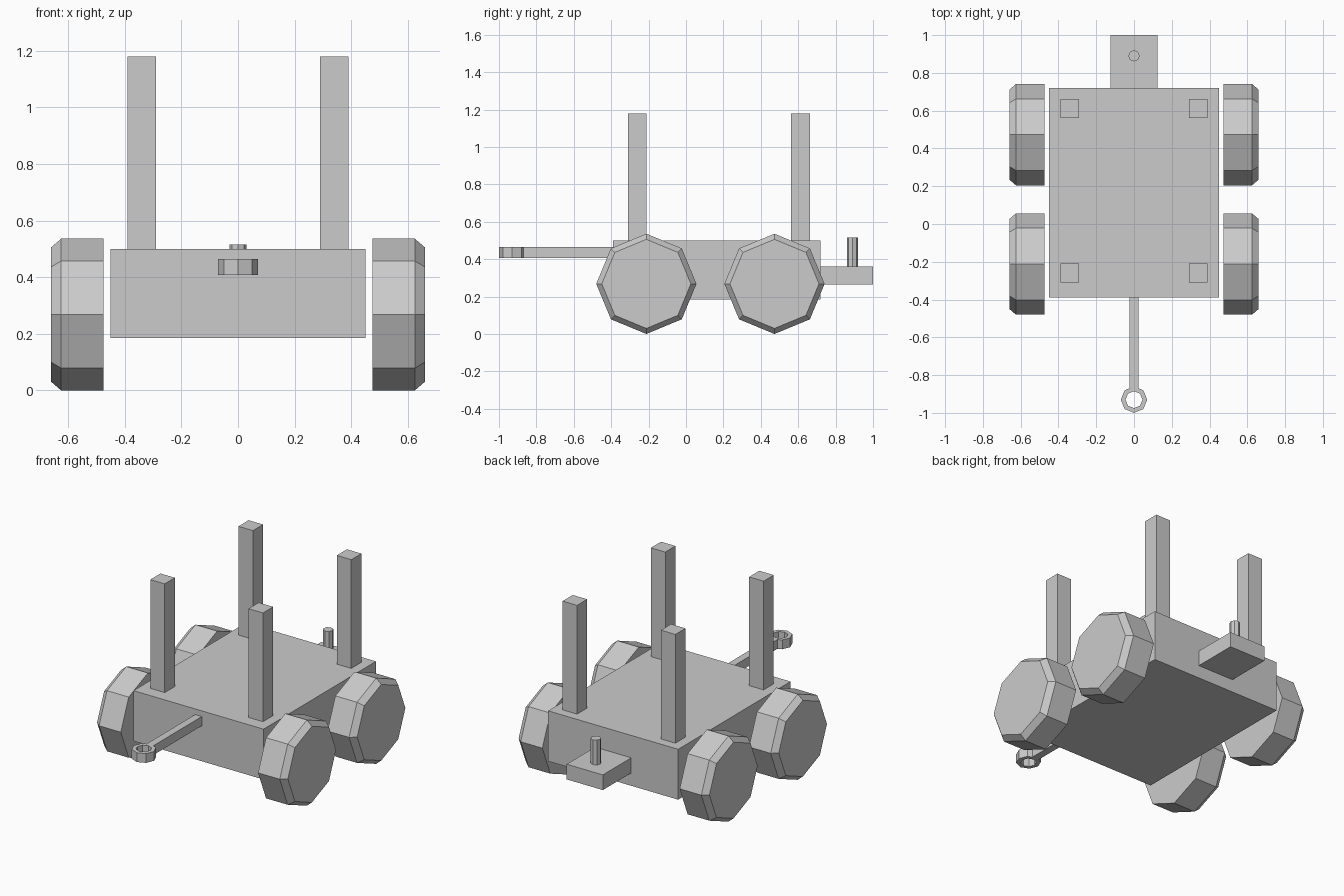
import bpy, bmesh, math
from mathutils import Matrix

cube = bpy.data.objects.get("Cube")
if cube:
    bpy.data.objects.remove(cube, do_unlink=True)

grey = bpy.data.materials.new("plain_grey")
grey.use_nodes = True
grey.diffuse_color = (0.6, 0.6, 0.6, 1)
grey.node_tree.nodes["Principled BSDF"].inputs["Base Color"].default_value = (0.6, 0.6, 0.6, 1)


def finish(name, bm):
    bmesh.ops.recalc_face_normals(bm, faces=bm.faces)
    mesh = bpy.data.meshes.new(name)
    bm.to_mesh(mesh)
    bm.free()
    mesh.materials.append(grey)
    obj = bpy.data.objects.new(name, mesh)
    bpy.context.collection.objects.link(obj)
    return obj


def box(name, low, high):
    bm = bmesh.new()
    bmesh.ops.create_cube(bm, size=1)
    for v in bm.verts:
        v.co = [a + (b - a) * (c + 0.5) for a, b, c in zip(low, high, v.co)]
    return finish(name, bm)


def lathe(name, profile, sides, matrix, closed=False):
    """Turn (radius, height) points about local z; cap the ends or close the loop."""
    bm = bmesh.new()
    rings = []
    for r, h in profile:
        angles = [math.tau * i / sides for i in range(sides)]
        rings.append([bm.verts.new((r * math.cos(a), r * math.sin(a), h)) for a in angles])
    pairs = list(zip(rings, rings[1:]))
    if closed:
        pairs.append((rings[-1], rings[0]))
    else:
        bm.faces.new(rings[0])
        bm.faces.new(rings[-1])
    for a, b in pairs:
        for i in range(sides):
            j = (i + 1) % sides
            bm.faces.new((a[i], a[j], b[j], b[i]))
    bm.transform(matrix)
    return finish(name, bm)


# Cart body
box("cart_body", (-0.45, -0.39, 0.185), (0.45, 0.72, 0.5))

# Corner posts and chamfered eight-sided wheels
wheel_profile = [(0.268, 0.475), (0.268, 0.625), (0.238, 0.66)]
for side, sx in (("left", 1), ("right", -1)):
    for end, post_y, wheel_y in (("front", -0.26, -0.212), ("rear", 0.612, 0.473)):
        x = sx * 0.34
        box(f"{end}_{side}_post", (x - 0.05, post_y - 0.05, 0.49), (x + 0.05, post_y + 0.05, 1.18))
        place = Matrix.Translation((0, wheel_y, 0.268)) @ Matrix.Rotation(sx * math.pi / 2, 4, "Y")
        lathe(f"{end}_{side}_wheel", wheel_profile, 8, place)

# Drawbar with ring eye
box("drawbar", (-0.023, -0.872, 0.407), (0.023, -0.38, 0.465))
lathe("drawbar_eye", [(0.07, 0.407), (0.07, 0.465), (0.045, 0.465), (0.045, 0.407)], 8,
      Matrix.Translation((0, -0.93, 0)), closed=True)

# Rear hitch plate and pin
box("hitch_plate", (-0.125, 0.71, 0.265), (0.125, 1.0, 0.36))
lathe("hitch_pin", [(0.03, 0.35), (0.03, 0.515)], 8, Matrix.Translation((0, 0.89, 0)))
